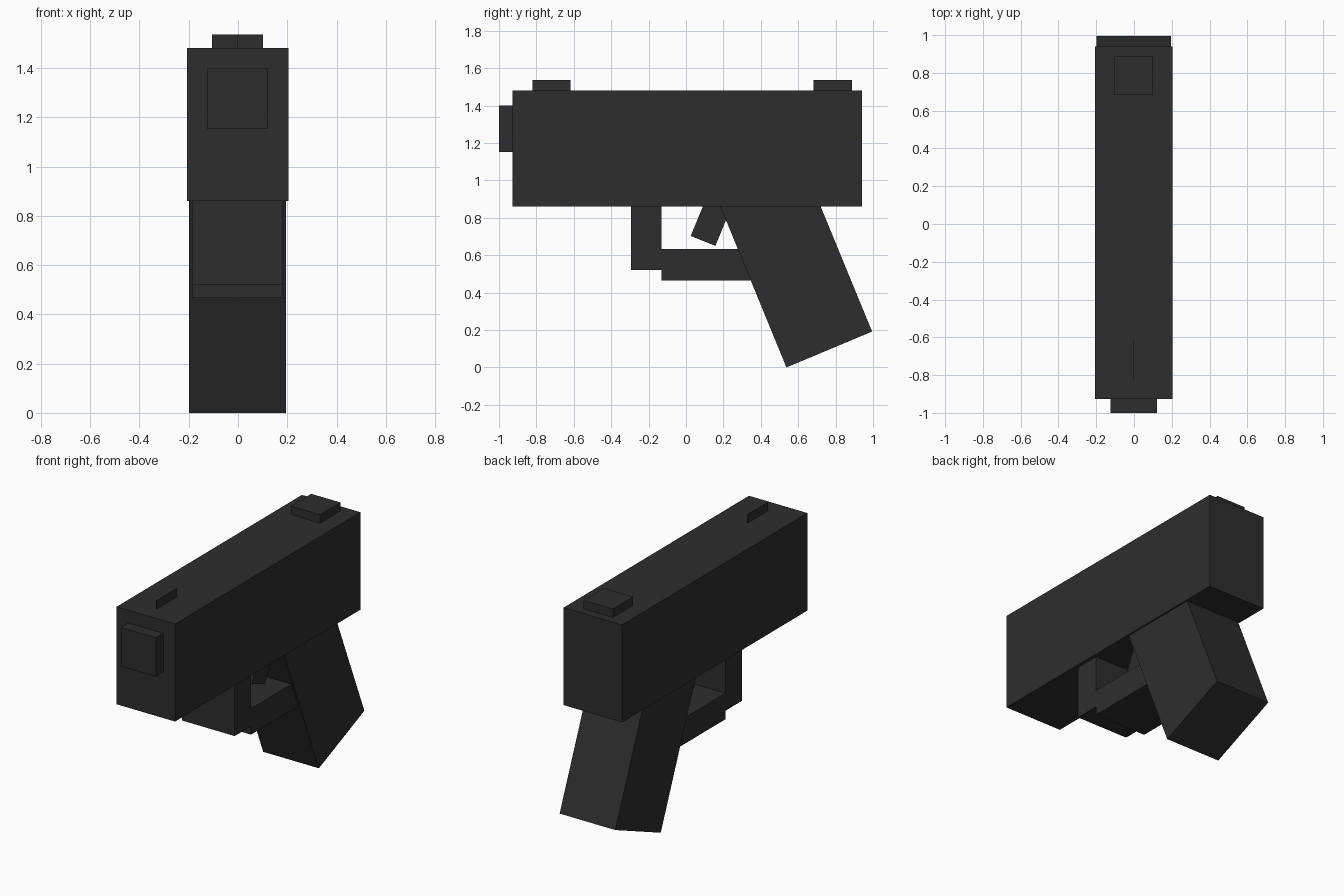
import bpy
import bmesh

if "Cube" in bpy.data.objects:
    bpy.data.objects.remove(bpy.data.objects["Cube"])

mat = bpy.data.materials.new("charcoal")
mat.diffuse_color = (0.027, 0.027, 0.027, 1)
mat.use_nodes = True
mat.node_tree.nodes["Principled BSDF"].inputs["Base Color"].default_value = mat.diffuse_color


def extrude_profile(name, x0, x1, profile):
    """Extrude a side outline of (y, z) points from x0 to x1."""
    bm = bmesh.new()
    face = bm.faces.new([bm.verts.new((x0, y, z)) for y, z in profile])
    grown = bmesh.ops.extrude_face_region(bm, geom=[face])["geom"]
    verts = [v for v in grown if isinstance(v, bmesh.types.BMVert)]
    bmesh.ops.translate(bm, verts=verts, vec=(x1 - x0, 0, 0))
    bmesh.ops.recalc_face_normals(bm, faces=bm.faces)
    mesh = bpy.data.meshes.new(name)
    bm.to_mesh(mesh)
    bm.free()
    mesh.materials.append(mat)
    obj = bpy.data.objects.new(name, mesh)
    bpy.context.collection.objects.link(obj)
    return obj


def box(name, x0, x1, y0, y1, z0, z1):
    return extrude_profile(name, x0, x1, [(y0, z0), (y1, z0), (y1, z1), (y0, z1)])


# Upper body and muzzle
box("slide", -0.207, 0.205, -0.927, 0.94, 0.86, 1.482)
box("muzzle", -0.125, 0.122, -1.0, -0.92, 1.152, 1.40)

# Sights: a thin front blade and a wide rear block
box("front_sight", -0.003, 0.001, -0.822, -0.618, 1.475, 1.536)
box("rear_sight", -0.105, 0.101, 0.683, 0.888, 1.475, 1.536)

# Trigger guard: front post and lower bar, the bar ending inside the grip
box("guard_post", -0.187, 0.183, -0.295, -0.13, 0.52, 0.87)
box("guard_bar", -0.187, 0.183, -0.13, 0.40, 0.466, 0.632)

# Slanted trigger and grip, their tops sunk into the slide
extrude_profile("trigger", -0.08, 0.08,
                [(0.025, 0.703), (0.157, 0.65), (0.247, 0.868), (0.115, 0.921)])
extrude_profile("grip", -0.198, 0.195,
                [(0.537, 0.0), (0.995, 0.192), (0.638, 1.06), (0.18, 0.87)])
